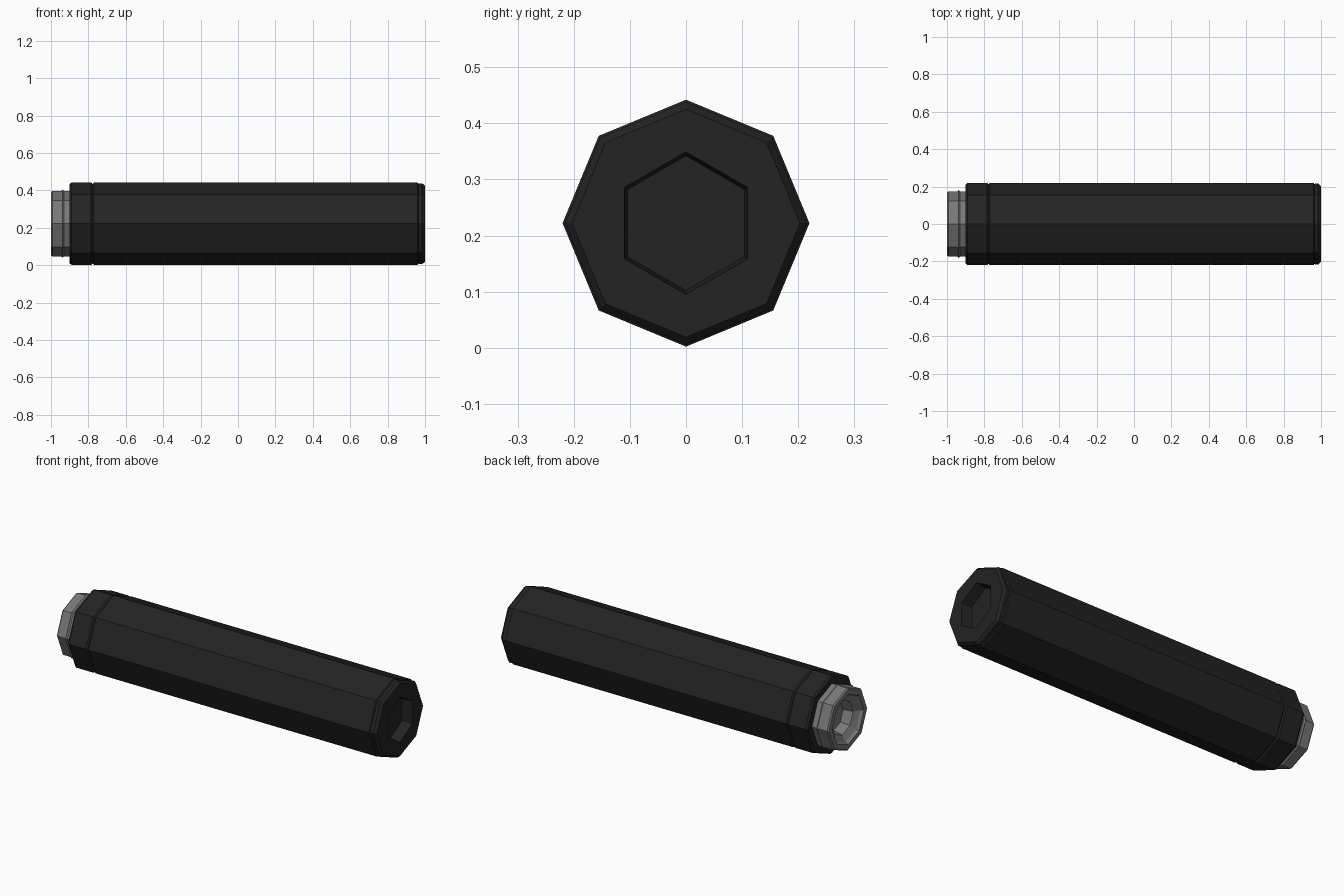
import bpy, bmesh, math

if "Cube" in bpy.data.objects:
    bpy.data.objects.remove(bpy.data.objects["Cube"])

CZ = 0.222  # height of the long axis


def material(name, rgb):
    m = bpy.data.materials.new(name)
    m.diffuse_color = (*rgb, 1)
    m.use_nodes = True
    m.node_tree.nodes["Principled BSDF"].inputs["Base Color"].default_value = m.diffuse_color
    return m


black = material("matte black", (0.017, 0.017, 0.017))
grey = material("metal grey", (0.19, 0.19, 0.19))


def lathe(name, profile, mat, sides=8, hex_hole=None):
    """Turn (x, radius) points around the long axis; profile runs from the
    left end to the right end. hex_hole = (radius, depth, floor radius)."""
    bm = bmesh.new()

    def ring(x, r, n):
        vs = [bm.verts.new((x, r * math.sin(2 * math.pi * i / n),
                            CZ + r * math.cos(2 * math.pi * i / n))) for i in range(n)]
        return vs, [bm.edges.new((vs[i], vs[(i + 1) % n])) for i in range(n)]

    def join(a, b):
        bmesh.ops.bridge_loops(bm, edges=a[1] + b[1])

    rings = [ring(x, r, sides) for x, r in profile]
    for a, b in zip(rings, rings[1:]):
        join(a, b)
    bm.faces.new(rings[0][0])
    if hex_hole:
        r, depth, floor = hex_hole
        x = profile[-1][0]
        mouth, bottom = ring(x, r, 6), ring(x - depth, floor, 6)
        join(rings[-1], mouth)
        join(mouth, bottom)
        bm.faces.new(bottom[0])
    else:
        bm.faces.new(rings[-1][0])
    bmesh.ops.recalc_face_normals(bm, faces=bm.faces)
    me = bpy.data.meshes.new(name)
    bm.to_mesh(me)
    bm.free()
    me.materials.append(mat)
    ob = bpy.data.objects.new(name, me)
    bpy.context.collection.objects.link(ob)
    return ob


# Front collar with softened edges
lathe("front_collar", [(-0.90, 0.16), (-0.90, 0.212), (-0.89, 0.22),
                       (-0.785, 0.22), (-0.777, 0.213), (-0.777, 0.16)], black)

# Long grip and stepped end cap with a hexagonal socket
lathe("grip_body", [(-0.777, 0.16), (-0.777, 0.213), (-0.769, 0.22), (0.96, 0.22),
                    (0.965, 0.213), (0.97, 0.216), (0.985, 0.216), (1.0, 0.203)],
      black, hex_hole=(0.127, 0.06, 0.12))

# Metal tip: inner cup, rim, outer wall and a thin raised band
lathe("metal_tip", [(-0.91, 0.085), (-0.965, 0.095), (-0.985, 0.13), (-1.0, 0.14),
                    (-1.0, 0.168), (-0.993, 0.175), (-0.945, 0.175), (-0.937, 0.181),
                    (-0.93, 0.175), (-0.89, 0.175)], grey)
